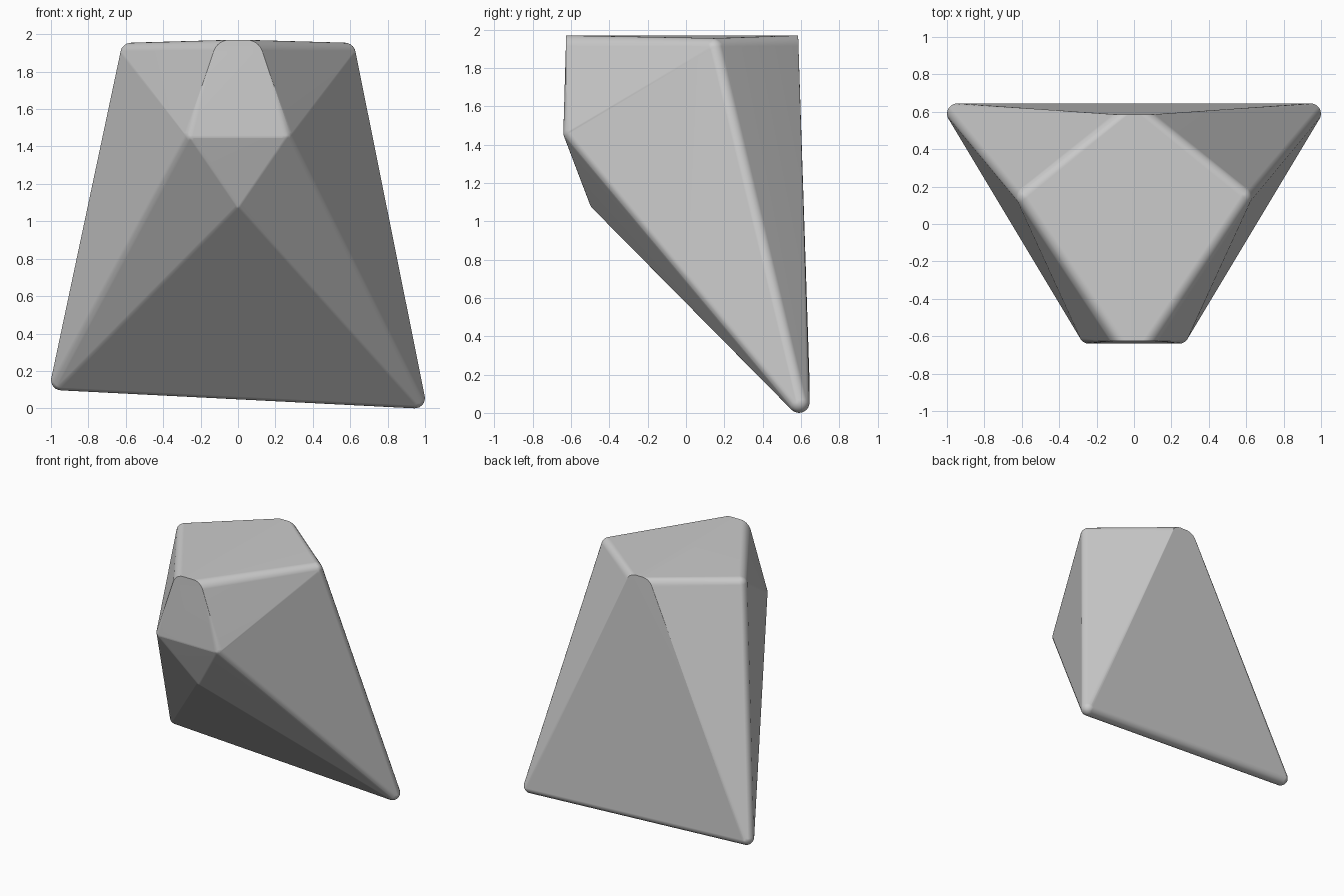
import bpy, bmesh, math
from mathutils import Vector

cube = bpy.data.objects.get("Cube")
if cube:
    bpy.data.objects.remove(cube, do_unlink=True)

TOP = 1.97  # height of the crown

stone = bpy.data.materials.new("stone_grey")
stone.use_nodes = True
grey = (0.6, 0.6, 0.6, 1)
stone.diffuse_color = grey
bsdf = next(n for n in stone.node_tree.nodes if n.type == "BSDF_PRINCIPLED")
bsdf.inputs["Base Color"].default_value = grey
bsdf.inputs["Roughness"].default_value = 0.8


def ball(center, radius):
    """Points of a small sphere that rounds one corner of the rock."""
    tmp = bmesh.new()
    bmesh.ops.create_icosphere(tmp, subdivisions=3, radius=radius)
    pts = [v.co + Vector(center) for v in tmp.verts]
    tmp.free()
    return pts


def arch(x, y, radius, steps=16):
    """Rounded upper end of the front or back face, with a crisp rim."""
    pts = []
    for i in range(steps + 1):
        a = math.pi * i / steps
        drop = radius * (1 - math.sin(a))
        lean = math.copysign(0.03 * drop, y)
        pts.append(Vector((x + radius * math.cos(a), y + lean, TOP - drop)))
    return pts


points = []
for side in (-1, 1):
    points += ball((side * 0.57, 0.145, 1.895), 0.06)    # shoulders
    points += ball((side * 0.24, -0.585, 1.46), 0.055)   # front cheeks
    points += ball((side * 0.945, 0.59, 0.103 - side * 0.048), 0.055)  # feet
    points += arch(side * 0.045, -0.625, 0.09)           # front crown
    points += arch(side * 0.03, 0.585, 0.09)             # back crown
points += ball((0, -0.455, 1.105), 0.05)                 # chin under the front

# Wrap the corners in one faceted skin
bm = bmesh.new()
for p in points:
    bm.verts.new(p)
bmesh.ops.remove_doubles(bm, verts=bm.verts[:], dist=0.0005)
bmesh.ops.convex_hull(bm, input=bm.verts[:])
bmesh.ops.delete(bm, geom=[v for v in bm.verts if not v.link_faces], context="VERTS")
bmesh.ops.recalc_face_normals(bm, faces=bm.faces[:])
mesh = bpy.data.meshes.new("rock")
bm.to_mesh(mesh)
bm.free()
mesh.materials.append(stone)

rock = bpy.data.objects.new("rock", mesh)
bpy.context.collection.objects.link(rock)

# Smooth rounded edges, flat looking facets
for o in bpy.context.selected_objects:
    o.select_set(False)
rock.select_set(True)
bpy.context.view_layer.objects.active = rock
bpy.ops.object.shade_smooth_by_angle(angle=math.radians(35))
normals = rock.modifiers.new("facet_normals", "WEIGHTED_NORMAL")
normals.keep_sharp = True
